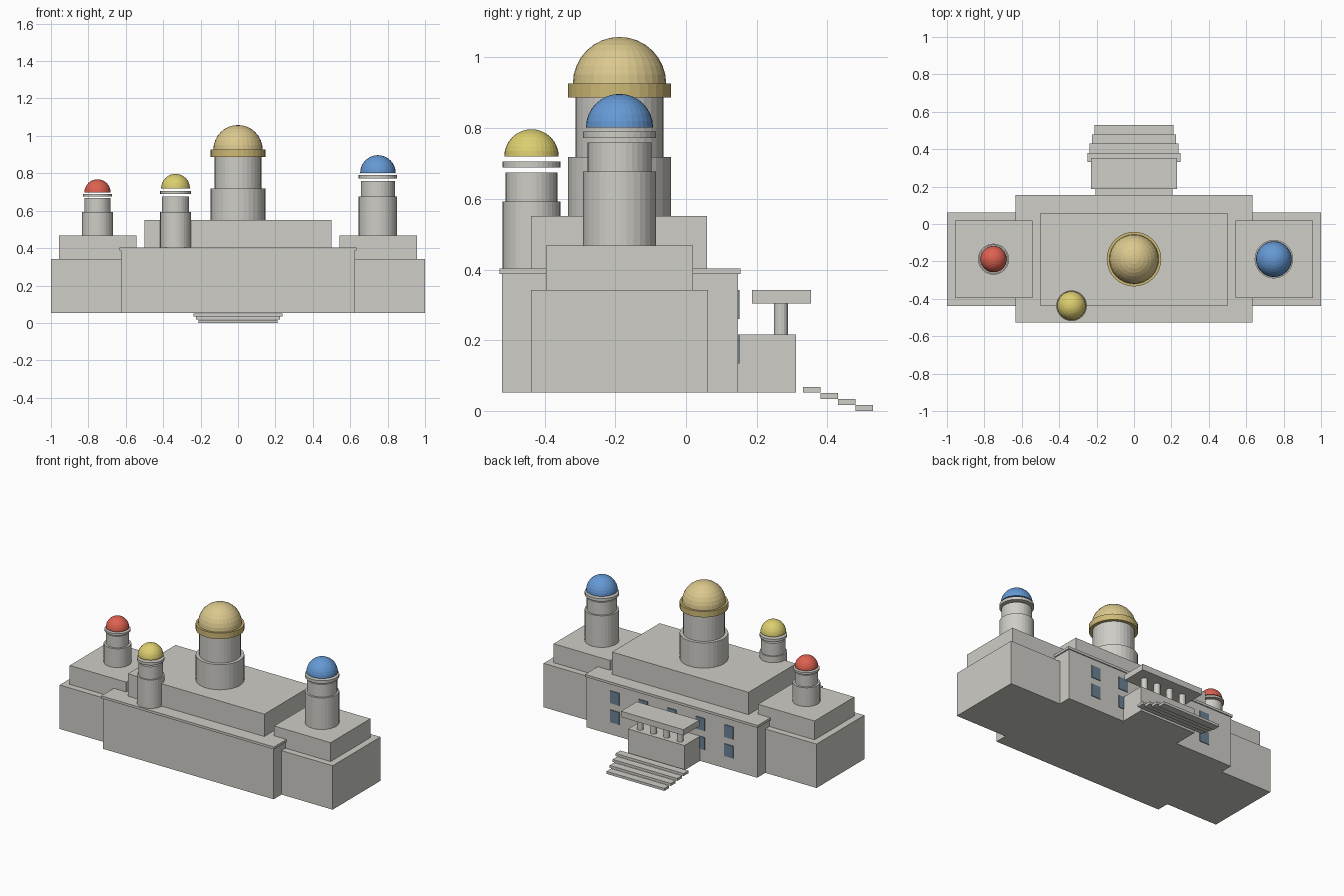
import bpy, bmesh
from mathutils import Matrix

cube = bpy.data.objects.get("Cube")
if cube:
    bpy.data.objects.remove(cube, do_unlink=True)


def material(name, r, g, b):
    m = bpy.data.materials.new(name)
    m.use_nodes = True
    m.diffuse_color = (r, g, b, 1)
    m.node_tree.nodes["Principled BSDF"].inputs["Base Color"].default_value = (r, g, b, 1)
    return m


STONE = material("pale stone", 0.62, 0.61, 0.57)
GOLD = material("pale gold", 0.71, 0.58, 0.27)
DARK_GOLD = material("deep gold", 0.62, 0.49, 0.18)
YELLOW = material("yellow", 0.72, 0.62, 0.16)
BLUE = material("blue", 0.13, 0.32, 0.67)
RED = material("red", 0.72, 0.12, 0.08)
GLASS = material("blue grey glass", 0.15, 0.22, 0.30)


def finish(name, bm, mat):
    mesh = bpy.data.meshes.new(name)
    bm.to_mesh(mesh)
    bm.free()
    mesh.materials.append(mat)
    obj = bpy.data.objects.new(name, mesh)
    bpy.context.collection.objects.link(obj)
    return obj


def box(name, x, y, z, mat=STONE):
    """Box from (low, high) pairs on each axis."""
    bm = bmesh.new()
    size = [b - a for a, b in (x, y, z)]
    mid = [(a + b) / 2 for a, b in (x, y, z)]
    bmesh.ops.create_cube(bm, size=1, matrix=Matrix.Translation(mid) @ Matrix.Diagonal((*size, 1)))
    return finish(name, bm, mat)


def drum(name, x, y, r, low, high, mat=STONE, sides=32):
    bm = bmesh.new()
    bmesh.ops.create_cone(bm, cap_ends=True, segments=sides, radius1=r, radius2=r, depth=high - low,
                          matrix=Matrix.Translation((x, y, (low + high) / 2)))
    return finish(name, bm, mat)


def dome(name, x, y, r, base, mat):
    """Closed upper half of a sphere."""
    bm = bmesh.new()
    bmesh.ops.create_uvsphere(bm, u_segments=32, v_segments=16, radius=r)
    bmesh.ops.bisect_plane(bm, geom=bm.verts[:] + bm.edges[:] + bm.faces[:], dist=1e-5,
                           plane_co=(0, 0, 0), plane_no=(0, 0, 1), clear_inner=True)
    bmesh.ops.holes_fill(bm, edges=[e for e in bm.edges if e.is_boundary], sides=0)
    bmesh.ops.translate(bm, verts=bm.verts, vec=(x, y, base))
    return finish(name, bm, mat)


def tower(name, x, y, lower, upper, ring, cap, cap_mat, ring_mat=STONE):
    """Two drums, a ring (radius, low, high) and a dome (radius, base)."""
    drum(name + "_lower_drum", x, y, *lower)
    drum(name + "_upper_drum", x, y, *upper)
    drum(name + "_ring", x, y, *ring, ring_mat)
    dome(name + "_dome", x, y, *cap, cap_mat)


# Main building
box("main_block", (-0.625, 0.625), (-0.52, 0.147), (0.052, 0.387))
box("main_cornice", (-0.633, 0.633), (-0.527, 0.154), (0.387, 0.403))
box("upper_storey", (-0.5, 0.5), (-0.438, 0.06), (0.403, 0.551))

# Side wings
for side, s in (("left", 1), ("right", -1)):
    box(side + "_wing", sorted((s * 0.58, s * 1.0)), (-0.438, 0.062), (0.052, 0.343))
    box(side + "_wing_upper", sorted((s * 0.542, s * 0.956)), (-0.396, 0.02), (0.343, 0.468))

# Domed towers
tower("central_tower", 0, -0.188, (0.146, 0.551, 0.718), (0.125, 0.718, 0.887),
      (0.146, 0.887, 0.926), (0.132, 0.926), GOLD, DARK_GOLD)
tower("left_tower", 0.748, -0.188, (0.103, 0.468, 0.677), (0.091, 0.677, 0.76),
      (0.103, 0.772, 0.791), (0.095, 0.802), BLUE)
tower("right_tower", -0.751, -0.188, (0.083, 0.468, 0.592), (0.069, 0.592, 0.668),
      (0.078, 0.677, 0.69), (0.07, 0.698), RED)
tower("small_tower", -0.334, -0.437, (0.082, 0.403, 0.592), (0.073, 0.592, 0.675),
      (0.082, 0.689, 0.706), (0.077, 0.72), YELLOW)

# Entrance porch
box("porch_base", (-0.206, 0.206), (0.147, 0.311), (0.052, 0.216))
box("porch_roof", (-0.229, 0.229), (0.187, 0.353), (0.304, 0.343))
for i in range(4):
    drum(f"porch_column_{i + 1}", -0.146 + i * 0.0973, 0.269, 0.02, 0.216, 0.304, sides=16)

# Steps, from the lowest upwards
for i in range(4):
    half = 0.212 + i * 0.0125
    front = 0.529 - i * 0.0495
    box(f"step_{i + 1}", (-half, half), (front - 0.0495, front), (i * 0.0173, i * 0.0173 + 0.0165))

# Windows in two rows
for row, low in (("lower", 0.134), ("upper", 0.26)):
    for i in range(5):
        x = (i - 2) * 0.209
        box(f"{row}_window_{i + 1}", (x - 0.034, x + 0.034), (0.144, 0.1515), (low, low + 0.082), GLASS)
